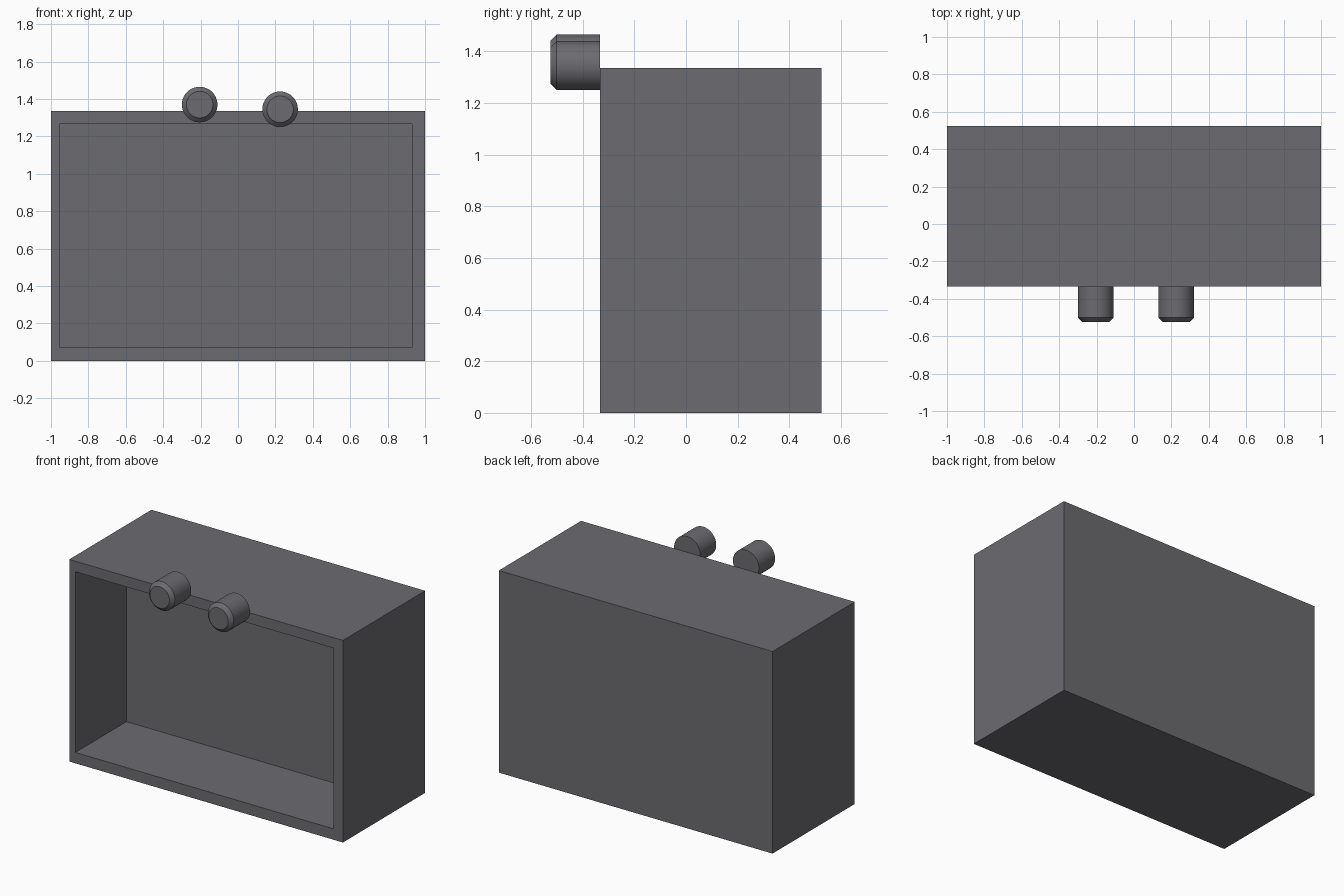
import bpy, bmesh, math
from mathutils import Matrix, Vector

cube = bpy.data.objects.get("Cube")
if cube:
    bpy.data.objects.remove(cube, do_unlink=True)

# Single grey used everywhere
grey = bpy.data.materials.new("warm_grey")
grey.use_nodes = True
colour = (0.15, 0.147, 0.162, 1)
grey.diffuse_color = colour
grey.node_tree.nodes["Principled BSDF"].inputs["Base Color"].default_value = colour

FRONT, BACK, HEIGHT = -0.333, 0.525, 1.335


def add_object(name, bm):
    bmesh.ops.recalc_face_normals(bm, faces=bm.faces)
    mesh = bpy.data.meshes.new(name)
    bm.to_mesh(mesh)
    bm.free()
    mesh.materials.append(grey)
    obj = bpy.data.objects.new(name, mesh)
    bpy.context.collection.objects.link(obj)
    return obj


def build_case():
    # Solid box with a recess pushed in from the front face
    bm = bmesh.new()
    size = Vector((2, BACK - FRONT, HEIGHT))
    centre = Vector((0, (BACK + FRONT) / 2, HEIGHT / 2))
    bmesh.ops.create_cube(bm, size=1, matrix=Matrix.Translation(centre) @ Matrix.Diagonal(size.to_4d()))
    bm.normal_update()
    front = min(bm.faces, key=lambda f: f.calc_center_median().y)
    bmesh.ops.inset_individual(bm, faces=[front], thickness=0.05)
    for v in front.verts:
        v.co.x = -0.955 if v.co.x < 0 else 0.93
        v.co.z = 0.072 if v.co.z < HEIGHT / 2 else 1.265
    recess = bmesh.ops.extrude_discrete_faces(bm, faces=[front])["faces"][0]
    for v in recess.verts:
        v.co.y = 0.2
    return add_object("open_case", bm)


def build_knob(name, x, z, radius=0.095, chamfer=0.024):
    # Cylinder pointing forward with a chamfered front rim
    bm = bmesh.new()
    length = FRONT + 0.525
    place = Matrix.Translation((x, FRONT - length / 2, z)) @ Matrix.Rotation(math.pi / 2, 4, 'X')
    bmesh.ops.create_cone(bm, cap_ends=True, segments=48, radius1=radius, radius2=radius,
                          depth=length, matrix=place)
    rim = [e for e in bm.edges if all(v.co.y < FRONT - length / 2 for v in e.verts)]
    bmesh.ops.bevel(bm, geom=rim, offset=chamfer, segments=1, affect='EDGES')
    obj = add_object(name, bm)
    bpy.ops.object.select_all(action='DESELECT')
    obj.select_set(True)
    bpy.context.view_layer.objects.active = obj
    bpy.ops.object.shade_smooth_by_angle(angle=math.radians(30))


build_case()
build_knob("right_knob", -0.205, 1.37)
build_knob("left_knob", 0.225, 1.345)
